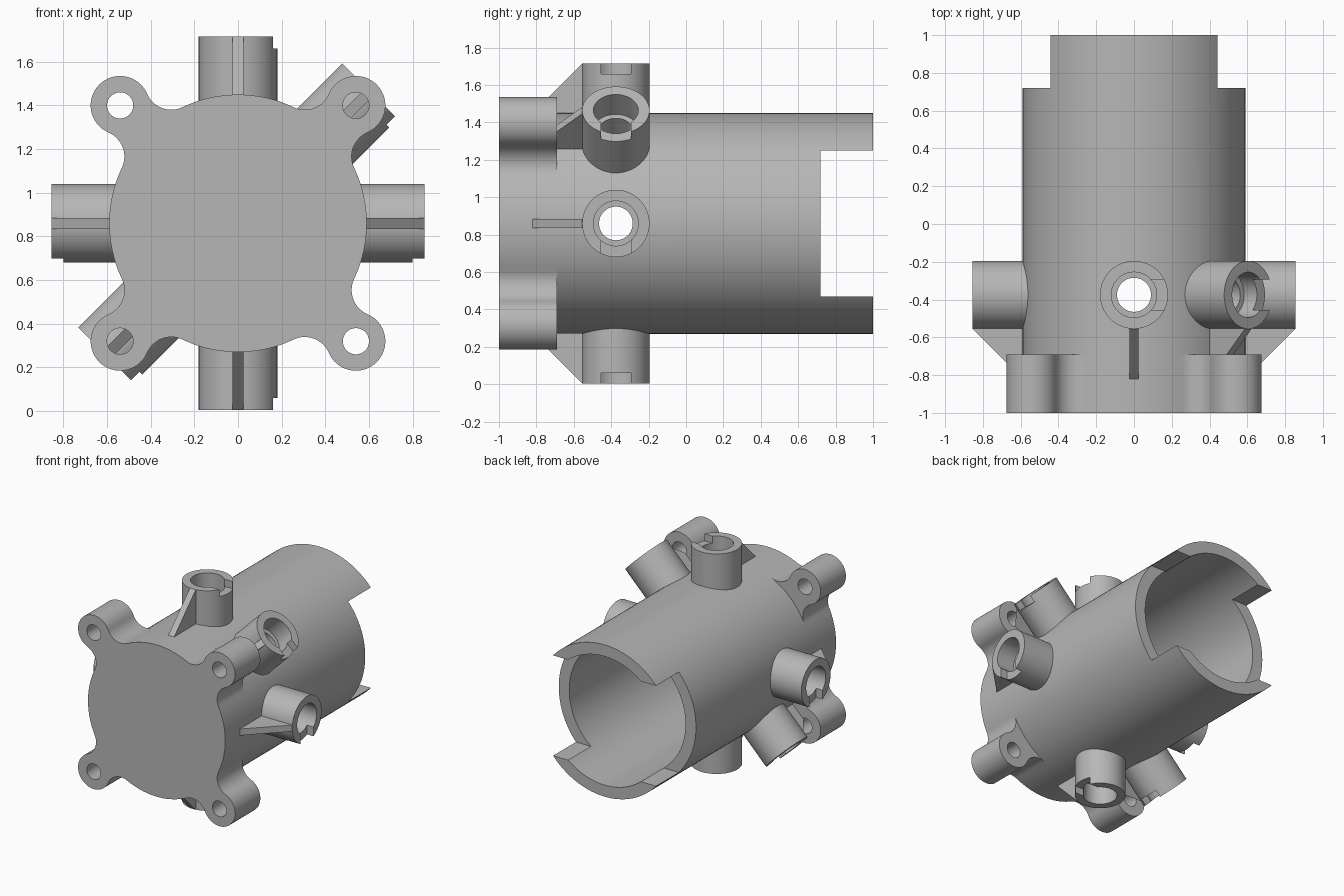
import bpy, bmesh
from math import sin, cos, pi, atan2, sqrt, radians
from mathutils import Vector, Matrix

old = bpy.data.objects.get("Cube")
if old:
    bpy.data.objects.remove(old, do_unlink=True)

grey = bpy.data.materials.new("plain grey")
grey.use_nodes = True
colour = (0.47, 0.47, 0.47, 1)
grey.diffuse_color = colour
grey.node_tree.nodes["Principled BSDF"].inputs["Base Color"].default_value = colour

AXIS_Z = 0.86          # height of the tube axis
R, BORE = 0.59, 0.5    # tube outer and inner radius
PORT_Y = -0.375        # station of the side ports
PORT_END = 0.855       # radial reach of the ports
FLANGE_Y = -0.69       # rear face of the flange


def finish(name, bm):
    bmesh.ops.recalc_face_normals(bm, faces=bm.faces)
    mesh = bpy.data.meshes.new(name)
    bm.to_mesh(mesh)
    bm.free()
    mesh.materials.append(grey)
    ob = bpy.data.objects.new(name, mesh)
    bpy.context.collection.objects.link(ob)
    return ob


def cylinder(name, radius, a, b, sides=64):
    a, b = Vector(a), Vector(b)
    place = Matrix.Translation((a + b) / 2) @ (b - a).to_track_quat('Z', 'Y').to_matrix().to_4x4()
    bm = bmesh.new()
    bmesh.ops.create_cone(bm, cap_ends=True, segments=sides, radius1=radius,
                          radius2=radius, depth=(b - a).length, matrix=place)
    return finish(name, bm)


def prism(name, points, push):
    bm = bmesh.new()
    face = bm.faces.new([bm.verts.new(p) for p in points])
    new = bmesh.ops.extrude_face_region(bm, geom=[face])["geom"]
    bmesh.ops.translate(bm, vec=push, verts=[v for v in new if isinstance(v, bmesh.types.BMVert)])
    return finish(name, bm)


def activate(ob):
    bpy.ops.object.select_all(action='DESELECT')
    ob.select_set(True)
    bpy.context.view_layer.objects.active = ob


def cut(ob, cutters):
    activate(ob)
    for c in cutters:
        c.hide_render = True
        mod = ob.modifiers.new("cut", 'BOOLEAN')
        mod.operation, mod.solver, mod.object = 'DIFFERENCE', 'EXACT', c
        bpy.ops.object.modifier_apply(modifier=mod.name)
        bpy.data.objects.remove(c, do_unlink=True)


def smooth(ob):
    activate(ob)
    bpy.ops.object.shade_smooth_by_angle(angle=radians(30))


def frame(angle):
    """Radial and tangential directions around the tube axis."""
    return Vector((cos(angle), 0, sin(angle))), Vector((sin(angle), 0, -cos(angle)))


def arc(cx, cy, r, a0, a1, n):
    return [(cx + r * cos(a0 + (a1 - a0) * i / n), cy + r * sin(a0 + (a1 - a0) * i / n))
            for i in range(n + 1)]


def bore_cutter():
    return cylinder("bore_cutter", BORE, (0, -0.9, AXIS_Z), (0, 1.1, AXIS_Z), 128)


centre = Vector((0, PORT_Y, AXIS_Z))
along = Vector((0, 1, 0))

# Tube with top and bottom tongues, and holes under the ports
tube = cylinder("tube", R, (0, FLANGE_Y, AXIS_Z), (0, 1, AXIS_Z), 128)
gap = prism("gap_cutter", [(-1, 0.72, AXIS_Z - 0.39), (1, 0.72, AXIS_Z - 0.39),
                           (1, 0.72, AXIS_Z + 0.39), (-1, 0.72, AXIS_Z + 0.39)], along)
port_angles = [radians(a) for a in (0, 45, 90, 180, 225, 270)]
holes = [cylinder("hole_cutter", 0.09, centre - frame(a)[0], centre + frame(a)[0])
         for a in port_angles[:3]]
cut(tube, [bore_cutter(), gap] + holes)
smooth(tube)

# Closed front flange with four filleted ears
ear_d, ear_r, fillet = 0.764, 0.135, 0.12
fa = ((R + fillet) ** 2 - (ear_r + fillet) ** 2 + ear_d ** 2) / (2 * ear_d)
fb = sqrt((R + fillet) ** 2 - fa ** 2)
alpha, beta = atan2(fb, fa), atan2(fb, ear_d - fa)
lobe = arc(fa, -fb, fillet, pi - alpha, beta, 16)
lobe += arc(ear_d, 0, ear_r, beta - pi, pi - beta, 32)[1:-1]
lobe += arc(fa, fb, fillet, -beta, alpha - pi, 16)
lobe += arc(0, 0, R, alpha, pi / 2 - alpha, 18)[1:-1]
outline, ear_holes = [], []
for k in range(4):
    u, t = frame(pi / 4 + k * pi / 2)
    origin = Vector((0, -1, AXIS_Z))
    outline += [origin + u * p - t * q for p, q in lobe]
    spot = origin + u * ear_d
    ear_holes.append(cylinder("ear_hole_cutter", 0.06, spot - along, spot + along, 48))
flange = prism("flange", outline, along * (FLANGE_Y + 1))
cut(flange, [bore_cutter()] + ear_holes)
smooth(flange)

# Side ports with stepped bores, a rim notch and a gusset rib
for i, angle in enumerate(port_angles):
    u, t = frame(angle)
    if angle > 3:
        t = -t
    tip = centre + u * PORT_END
    port = cylinder(f"port_{i + 1}", 0.18, centre + u * 0.53, tip)
    through = cylinder("through_cutter", 0.09, centre, tip + u)
    counterbore = cylinder("counterbore_cutter", 0.12, tip - u * 0.15, tip + u)
    low, side = tip - u * 0.055, along * 0.08
    notch = prism("notch_cutter", [low - side, low + side, low + side + t * 0.3,
                                   low - side + t * 0.3], u * 0.3)
    cut(port, [through, counterbore, notch])
    smooth(port)

    half = t * 0.025
    front = centre - along * 0.18
    drop = PORT_END - 0.57
    prism(f"rib_{i + 1}", [p - half for p in (
        front + u * PORT_END, front + u * 0.57 - along * drop,
        front + u * 0.57 + along * 0.03, front + u * (PORT_END - 0.01) + along * 0.003)], half * 2)
